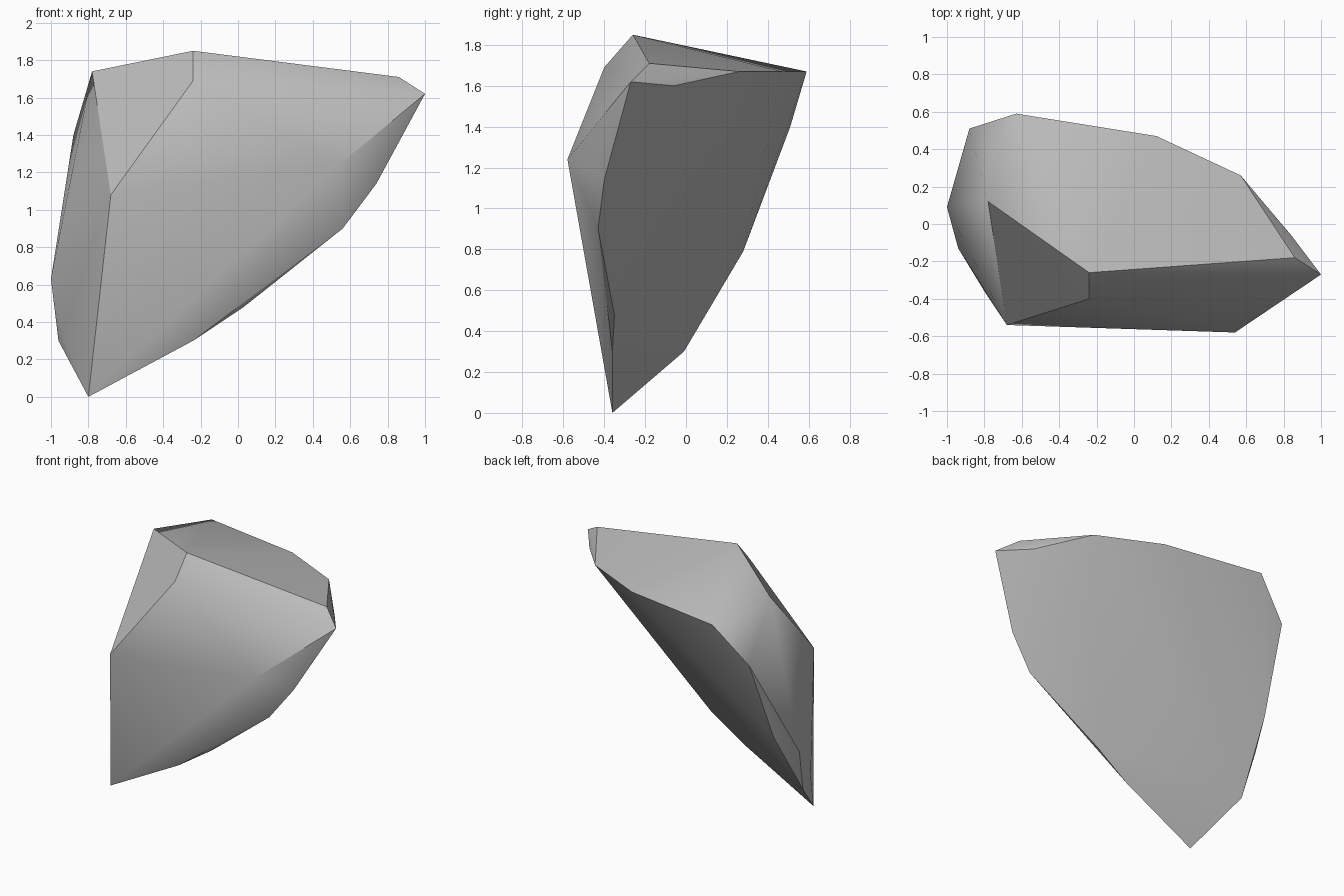
import bpy
import bmesh
from math import radians

default_cube = bpy.data.objects.get("Cube")
if default_cube:
    bpy.data.objects.remove(default_cube, do_unlink=True)

# Corners of the boulder, grouped by the region of the stone they define
corner_groups = {
    "foot": [(-.8, -.36, 0)],
    "front_face": [(-.68, -.54, 1.08), (.54, -.58, 1.24), (-.24, -.4, 1.69)],
    "crown": [(-.78, .12, 1.74), (-.24, -.26, 1.85), (.86, -.18, 1.71),
              (.57, .26, 1.67), (.12, .47, 1.67), (-.63, .59, 1.67)],
    "right_tip": [(1, -.27, 1.62), (.84, -.06, 1.6)],
    "back_chip": [(-.77, .36, 1.66), (-.88, .51, 1.4)],
    "left_flank": [(-.92, .28, .79), (-1, .09, .63), (-.96, -.01, .3),
                   (-.94, -.13, .35)],
    "lower_rim": [(.74, -.4, 1.14), (.56, -.43, .9), (.03, -.35, .48),
                  (-.24, -.36, .3)],
}


def make_material(name, shade):
    """Flat single-colour material."""
    material = bpy.data.materials.new(name)
    material.use_nodes = True
    colour = (shade, shade, shade, 1)
    material.diffuse_color = colour
    shader = next(node for node in material.node_tree.nodes
                  if node.type == "BSDF_PRINCIPLED")
    shader.inputs["Base Color"].default_value = colour
    return material


def make_hull(name, groups, material):
    """Closed faceted stone wrapped tightly around the given corners."""
    bm = bmesh.new()
    for corners in groups.values():
        for corner in corners:
            bm.verts.new(corner)
    bmesh.ops.convex_hull(bm, input=list(bm.verts))
    # Drop any corner that ended up inside the stone
    loose = [vert for vert in bm.verts if not vert.link_faces]
    bmesh.ops.delete(bm, geom=loose, context="VERTS")
    bmesh.ops.recalc_face_normals(bm, faces=list(bm.faces))
    mesh = bpy.data.meshes.new(name)
    bm.to_mesh(mesh)
    bm.free()
    mesh.materials.append(material)
    stone = bpy.data.objects.new(name, mesh)
    bpy.context.collection.objects.link(stone)
    return stone


boulder = make_hull("boulder", corner_groups, make_material("stone grey", .5))

# Soft shading across shallow facets, crisp edges on the strong breaks
bpy.ops.object.select_all(action="DESELECT")
boulder.select_set(True)
bpy.context.view_layer.objects.active = boulder
bpy.ops.object.shade_smooth_by_angle(angle=radians(30))
